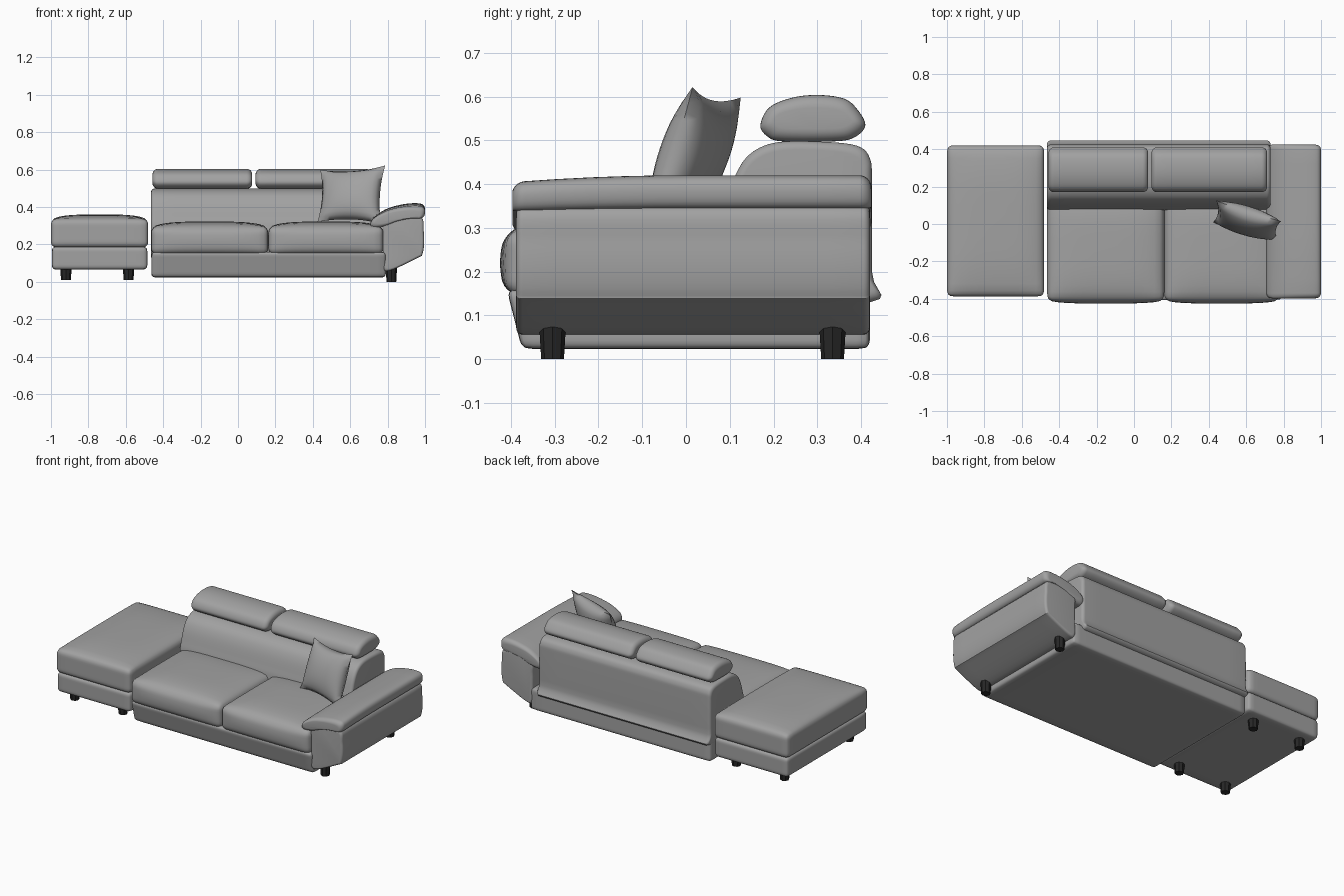
import bpy, bmesh, math
from mathutils import Vector

if "Cube" in bpy.data.objects:
    bpy.data.objects.remove(bpy.data.objects["Cube"])


def material(name, c):
    m = bpy.data.materials.new(name)
    m.diffuse_color = (*c, 1)
    m.use_nodes = True
    m.node_tree.nodes["Principled BSDF"].inputs["Base Color"].default_value = m.diffuse_color
    return m


GREY = material("grey upholstery", (0.36, 0.36, 0.36))
BLACK = material("black feet", (0.02, 0.02, 0.02))


def finish(bm, name, mat, angle=50):
    bmesh.ops.recalc_face_normals(bm, faces=bm.faces)
    me = bpy.data.meshes.new(name)
    bm.to_mesh(me)
    bm.free()
    ob = bpy.data.objects.new(name, me)
    bpy.context.collection.objects.link(ob)
    me.materials.append(mat)
    bpy.ops.object.select_all(action='DESELECT')
    bpy.context.view_layer.objects.active = ob
    ob.select_set(True)
    bpy.ops.object.shade_smooth_by_angle(angle=math.radians(angle))
    return ob


def soft_box(name, lo, hi, r, dome=0.0, front=0.0, taper=0.0):
    """Rounded box; dome puffs the top, front puffs the -y face, taper pulls in the lower front."""
    lo, hi = Vector(lo), Vector(hi)
    mid, half = (lo + hi) / 2, (hi - lo) / 2
    bm = bmesh.new()
    bmesh.ops.create_cube(bm, size=2)
    bmesh.ops.subdivide_edges(bm, edges=bm.edges[:], cuts=15, use_grid_fill=True)
    for v in bm.verts:
        u = Vector([math.sin(c * math.pi / 2) for c in v.co])
        p = Vector([u[i] * half[i] for i in range(3)])
        q = Vector([max(-half[i] + r, min(half[i] - r, p[i])) for i in range(3)])
        p = q + (p - q).normalized() * r
        w = [p[i] / half[i] for i in range(3)]
        if w[2] > 0:
            p.z += dome * w[2] * (1 - w[0] ** 4) * (1 - w[1] ** 4)
        if w[1] < 0:
            p.y += front * w[1] * (1 - w[0] ** 4) * (1 - w[2] ** 2)
            p.y -= taper * w[1] * (1 - w[2]) / 2
        v.co = mid + p
    return finish(bm, name, GREY)


def smooth_loop(pts, n=5):
    """Closed Catmull-Rom curve through the profile points."""
    out, k = [], len(pts)
    for i in range(k):
        a, b, c, d = [Vector(pts[(i + j) % k]) for j in (-1, 0, 1, 2)]
        for s in range(n):
            t = s / n
            out.append(0.5 * (2 * b + (c - a) * t + (2 * a - 5 * b + 4 * c - d) * t * t
                              + (3 * b - a - 3 * c + d) * t ** 3))
    return out


def loft(name, pts, a, b, r, place, smooth=True):
    """Extrudes a profile from a to b with rounded ends."""
    loop = smooth_loop(pts) if smooth else [Vector(p) for p in pts]
    lo = Vector([min(p[i] for p in loop) for i in (0, 1)])
    hi = Vector([max(p[i] for p in loop) for i in (0, 1)])
    mid, half = (lo + hi) / 2, (hi - lo) / 2
    angs = [math.pi / 2 * i / 6 for i in range(7)]
    ends = [(r * (1 - math.sin(t)), r * (1 - math.cos(t))) for t in reversed(angs)]
    n = 10
    st = [(a + o, ins) for ins, o in [(e[1], e[0]) for e in ends][::-1]]
    st = [(a + r * (1 - math.cos(t)), r * (1 - math.sin(t))) for t in angs]
    st += [(a + r + (b - a - 2 * r) * i / n, 0) for i in range(1, n)]
    st += [(b - r * (1 - math.cos(t)), r * (1 - math.sin(t))) for t in reversed(angs)]
    bm = bmesh.new()
    rings = []
    for pos, ins in st:
        k = [1 - ins / half[i] for i in (0, 1)]
        rings.append([bm.verts.new(place(mid[0] + (p[0] - mid[0]) * k[0],
                                         mid[1] + (p[1] - mid[1]) * k[1], pos)) for p in loop])
    m = len(loop)
    for A, B in zip(rings, rings[1:]):
        for i in range(m):
            bm.faces.new((A[i], A[(i + 1) % m], B[(i + 1) % m], B[i]))
    bm.faces.new(rings[0])
    bm.faces.new(rings[-1])
    return finish(bm, name, GREY)


def foot(name, x, y, z0, z1):
    bm = bmesh.new()
    bmesh.ops.create_cone(bm, cap_ends=True, segments=8, radius1=0.026, radius2=0.031, depth=z1 - z0)
    for v in bm.verts:
        v.co += Vector((x, y, (z0 + z1) / 2))
    finish(bm, name, BLACK, 30)


# Ottoman: base and cushion
soft_box("ottoman_base", (-0.995, -0.38, 0.065), (-0.485, 0.415, 0.188), 0.022)
soft_box("ottoman_cushion", (-1.0, -0.387, 0.183), (-0.48, 0.42, 0.335), 0.03, dome=0.025)

# Sofa base and seat cushions
soft_box("sofa_base", (-0.463, -0.41, 0.023), (0.79, 0.42, 0.16), 0.02, taper=0.035)
for side, x0, x1 in (("left", -0.465, 0.162), ("right", 0.162, 0.778)):
    soft_box("seat_cushion_" + side, (x0, -0.41, 0.145), (x1, 0.15, 0.295), 0.035, dome=0.027, front=0.015)

# Backrest
back = [(0.075, 0.13), (0.075, 0.28), (0.09, 0.35), (0.115, 0.425), (0.15, 0.472), (0.21, 0.496), (0.31, 0.497),
        (0.39, 0.488), (0.42, 0.46), (0.425, 0.4), (0.425, 0.2), (0.42, 0.13)]
loft("backrest", back, -0.465, 0.73, 0.02, lambda y, z, x: (x, y, z))

# Headrests
head = [(0.17, 0.535), (0.19, 0.575), (0.24, 0.597), (0.3, 0.604), (0.36, 0.596), (0.39, 0.573), (0.41, 0.535),
        (0.385, 0.507), (0.34, 0.498), (0.22, 0.498), (0.185, 0.51)]
for side, x0, x1 in (("left", -0.457, 0.076), ("right", 0.094, 0.712)):
    loft("headrest_" + side, head, x0, x1, 0.03, lambda y, z, x: (x, y, z))

# Armrest body and pad
body = [(0.775, 0.07), (0.82, 0.062), (0.965, 0.13), (0.985, 0.145), (0.995, 0.2), (0.993, 0.27), (0.98, 0.345),
        (0.88, 0.355), (0.78, 0.32), (0.775, 0.25), (0.775, 0.15)]
loft("arm_body", body, -0.388, 0.42, 0.015, lambda x, z, y: (x, y, z))
pad = [(0.708, 0.305), (0.725, 0.345), (0.79, 0.388), (0.86, 0.41), (0.93, 0.42), (0.985, 0.415), (1.0, 0.385),
       (0.985, 0.347), (0.92, 0.342), (0.85, 0.325), (0.79, 0.298), (0.73, 0.287)]
loft("arm_pad", pad, -0.397, 0.424, 0.028,
     lambda x, z, y: (x, y, z - (0.016 * (y / 0.4) ** 2 * (z - 0.29) / 0.13 if y < 0 else 0)))

# Throw pillow: four leaning corners, pinched sides, puffed middle
TL, TR = Vector((0.44, 0.125, 0.598)), Vector((0.787, 0.015, 0.622))
BL, BR = Vector((0.425, 0.01, 0.32)), Vector((0.765, -0.085, 0.31))
normal = (BR - BL).cross(TL - BL).normalized()
bm = bmesh.new()
bmesh.ops.create_cube(bm, size=2)
bmesh.ops.subdivide_edges(bm, edges=bm.edges[:], cuts=15, use_grid_fill=True)
bmesh.ops.delete(bm, geom=[f for f in bm.faces if abs(f.calc_center_median().z) < 0.99], context='FACES')
for v in bm.verts:
    u, w, s = v.co
    pu = u * (1 - 0.1 * (1 - w * w) * abs(u))
    pw = w * (1 - 0.13 * (1 - u * u) * abs(w))
    a, b = (1 + pu) / 2, (1 + pw) / 2
    p = (BL * (1 - a) + BR * a) * (1 - b) + (TL * (1 - a) + TR * a) * b
    v.co = p + normal * s * 0.065 * ((1 - u * u) * (1 - w * w)) ** 0.5
bmesh.ops.remove_doubles(bm, verts=bm.verts, dist=0.0005)
finish(bm, "throw_pillow", GREY, 70)

# Feet
for i, y in enumerate((-0.305, 0.335)):
    foot(f"arm_foot_{i}", 0.82, y, 0.0, 0.085)
    for j, x in enumerate((-0.92, -0.585)):
        foot(f"ottoman_foot_{i}_{j}", x, y, 0.01, 0.075)
